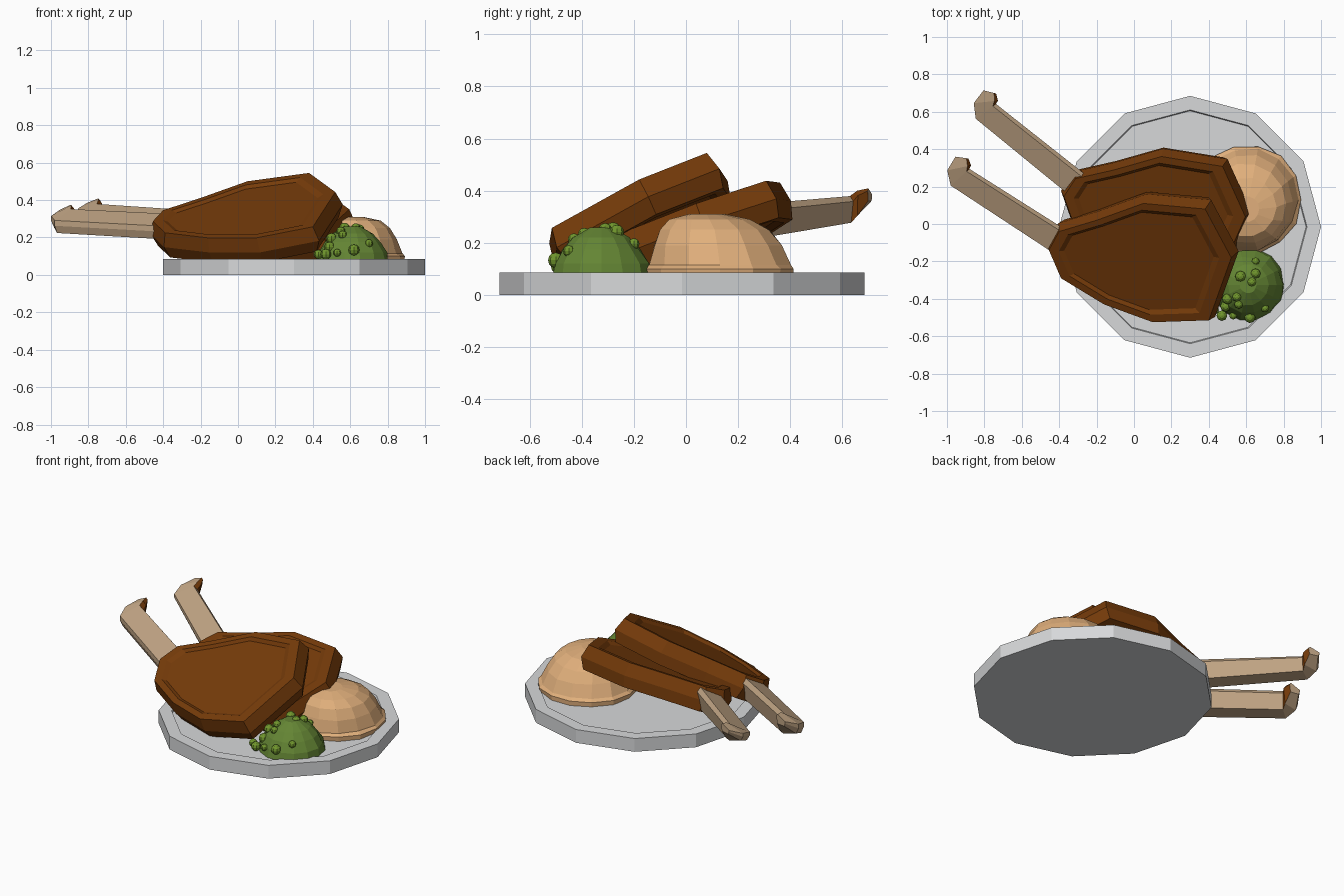
import bpy, bmesh, math, random
from mathutils import Vector, Matrix

if "Cube" in bpy.data.objects:
    bpy.data.objects.remove(bpy.data.objects["Cube"])

random.seed(4)


def mat(name, col):
    m = bpy.data.materials.new(name)
    m.diffuse_color = (*col, 1)
    m.use_nodes = True
    m.node_tree.nodes["Principled BSDF"].inputs["Base Color"].default_value = m.diffuse_color
    return m


PLATE = mat("plate grey", (0.68, 0.69, 0.70))
MEAT = mat("roast brown", (0.18, 0.044, 0.003))
BONE = mat("bone tan", (0.54, 0.38, 0.235))
MASH = mat("mash cream", (0.75, 0.43, 0.2))
GREEN = mat("dark green", (0.127, 0.235, 0.034))
PEA = mat("pea green", (0.162, 0.305, 0.026))


def loft(name, rings, mats, rule=None):
    """Skin a list of equal-length point rings and cap both ends."""
    bm = bmesh.new()
    vs = [[bm.verts.new(p) for p in r] for r in rings]
    n = len(vs[0])
    for a, b in zip(vs, vs[1:]):
        for i in range(n):
            j = (i + 1) % n
            bm.faces.new((a[i], a[j], b[j], b[i]))
    bm.faces.new(vs[0][::-1])
    bm.faces.new(vs[-1])
    bmesh.ops.recalc_face_normals(bm, faces=bm.faces)
    if rule:
        for f in bm.faces:
            f.material_index = rule(f)
    return finish(name, bm, mats)


def finish(name, bm, mats):
    me = bpy.data.meshes.new(name)
    bm.to_mesh(me)
    bm.free()
    for m in mats:
        me.materials.append(m)
    ob = bpy.data.objects.new(name, me)
    bpy.context.collection.objects.link(ob)
    return ob


def circle(cx, cy, r, z, n, jitter=0):
    out = []
    for i in range(n):
        a = 2 * math.pi * i / n
        q = r * (1 + random.uniform(-jitter, jitter))
        out.append((cx + q * math.cos(a), cy + q * math.sin(a), z))
    return out


# plate with a shallow well
loft("plate", [circle(0.3, -0.015, r, z, 12) for r, z in
               ((0.7, 0), (0.7, 0.085), (0.625, 0.085), (0.62, 0.072))], [PLATE])

# mashed mound, leaning slightly forward at the top
loft("mash_mound", [circle(0.6, 0.13 + dy, r, z, 14, 0.02) for r, z, dy in
                    ((0.29, 0.06, 0), (0.295, 0.1, 0), (0.275, 0.115, 0), (0.25, 0.19, -0.01),
                     (0.215, 0.25, -0.02), (0.16, 0.29, -0.04), (0.07, 0.31, -0.05))], [MASH])

# green mound
DOME = ((0.195, 0.06), (0.183, 0.12), (0.15, 0.175), (0.11, 0.22), (0.045, 0.258))
loft("green_mound", [circle(0.61, -0.325, r, z, 14, 0.03) for r, z in DOME], [GREEN])

# peas resting on the mound and spilled at its front
bm = bmesh.new()
for x, y in ((0.65, -0.2), (0.65, -0.265), (0.57, -0.28), (0.63, -0.31), (0.55, -0.39),
             (0.5, -0.40), (0.47, -0.49), (0.53, -0.49), (0.62, -0.5), (0.7, -0.45),
             (0.56, -0.43), (0.49, -0.44), (0.43, -0.46)):
    d = math.hypot(x - 0.61, y + 0.325)
    z = 0.11
    for (r0, z0), (r1, z1) in zip(DOME, DOME[1:]):
        if r1 <= d <= r0:
            z = z0 + (z1 - z0) * (r0 - d) / (r0 - r1)
    if d < 0.045:
        z = 0.25
    bmesh.ops.create_uvsphere(bm, u_segments=8, v_segments=6, radius=random.uniform(0.02, 0.031),
                              matrix=Matrix.Translation((x, y, max(z, 0.1))))
finish("peas", bm, [PEA])

# meat slabs: outline seen from above, laid on a tilted plane
OUTLINE = ((0.38, 0.08), (0.52, -0.18), (0.40, -0.515), (0.1, -0.525), (-0.16, -0.43),
           (-0.39, -0.29), (-0.455, -0.14), (-0.40, -0.04), (-0.2, 0.02), (0.05, 0.11))


def turn(p, pivot, deg, shift):
    a = math.radians(deg)
    x, y = p[0] - pivot[0], p[1] - pivot[1]
    return (pivot[0] + x * math.cos(a) - y * math.sin(a) + shift[0],
            pivot[1] + x * math.sin(a) + y * math.cos(a) + shift[1])


def slab(name, deg, shift, origin, sx, sy):
    top = []
    for p in OUTLINE:
        x, y = turn(p, (0, -0.2), deg, shift)
        top.append(Vector((x, y, origin[2] + sx * (x - origin[0]) + sy * (y - origin[1]))))
    mid = sum(top, Vector()) / len(top)
    nrm = Vector((-sx, -sy, 1)).normalized()
    loft(name, [[mid + (v - mid) * s + nrm * h for v in top] for s, h in
                ((0.8, -0.13), (0.88, -0.15), (0.99, -0.15), (1.05, -0.08),
                 (1, 0), (0.88, 0), (0.82, -0.015))], [MEAT])


slab("front_meat", 0, (0, 0), (0.38, 0.08, 0.545), 0.18, 0.49)
slab("back_meat", -4, (0.075, 0.255), (0.5, 0.28, 0.43), 0.08, 0.36)

# bones: hexagonal shaft with a hooked knob
# centre x, y, z, half width, half height, side direction in degrees
SECTIONS = ((-0.33, -0.14, 0.205, 0.06, 0.05, 54), (-0.41, -0.085, 0.26, 0.07, 0.067, 54),
            (-0.93, 0.25, 0.288, 0.067, 0.064, 42), (-0.935, 0.30, 0.312, 0.065, 0.06, 12),
            (-0.92, 0.355, 0.345, 0.035, 0.03, -8))
HEX = ((-1, 0.05), (0.7, 1), (1, 0.6), (0.8, -1), (-0.75, -1), (-1, -0.4))


def bone(name, deg, shift, dz, rise, thin):
    rings = []
    for x, y, z, w, h, ang in SECTIONS:
        cx, cy = turn((x, y), (-0.41, -0.085), deg, shift)
        a = math.radians(ang + deg)
        t = max(0, min(1, (-0.41 - x) / 0.52))
        rings.append([(cx + u * w * math.cos(a), cy + u * w * math.sin(a),
                       z + dz + rise * t + v * h * (1 - thin * t)) for u, v in HEX])
    knob_y = 0.27 + shift[1]
    # cooked side of the knob is brown
    loft(name, rings, [BONE, MEAT],
         lambda f: int(f.calc_center_median().y > knob_y and f.normal.x > 0.5))


bone("front_bone", 0, (0, 0), 0, 0, 0)
bone("back_bone", -6, (0.1, 0.3), 0.02, 0.02, 0.2)
